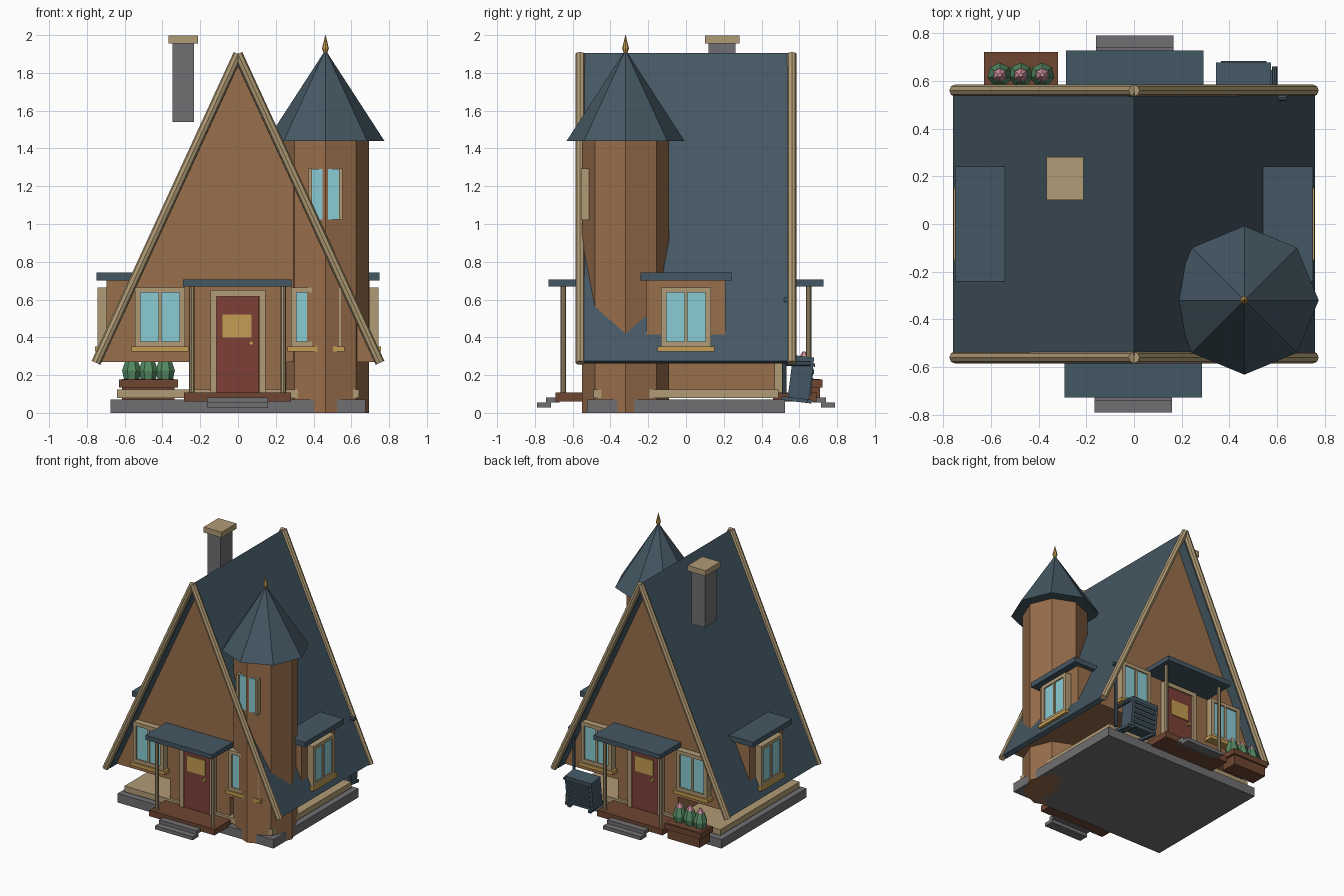
import bpy, bmesh, math
from mathutils import Matrix, Vector

if "Cube" in bpy.data.objects:
    bpy.data.objects.remove(bpy.data.objects["Cube"])

def lin(c):
    return tuple((v / 255 / 12.92) if v < 11 else ((v / 255 + .055) / 1.055) ** 2.4 for v in c) + (1,)

COLORS = {
    "wall_brown": (152, 110, 75), "roof_slate": (68, 87, 99), "trim_cream": (176, 155, 117),
    "glass_blue": (138, 203, 212), "door_red": (125, 64, 55), "gold": (196, 156, 82),
    "stone_grey": (112, 112, 115), "dark_wood": (110, 70, 50), "leaf_green": (84, 138, 98),
    "flower_pink": (208, 143, 160)}
MATS = {}
for n, c in COLORS.items():
    MATS[n] = bpy.data.materials.new(n)
    MATS[n].diffuse_color = lin(c)

I = Matrix.Identity(4)
T = lambda x, y, z: Matrix.Translation((x, y, z))
RZ = lambda deg: Matrix.Rotation(math.radians(deg), 4, 'Z')

def finish(name, bm, mat, M=I):
    bmesh.ops.recalc_face_normals(bm, faces=bm.faces)
    bm.transform(M)
    me = bpy.data.meshes.new(name)
    bm.to_mesh(me)
    bm.free()
    me.materials.append(MATS[mat])
    ob = bpy.data.objects.new(name, me)
    bpy.context.collection.objects.link(ob)
    return ob

def box(name, x, y, z, mat, M=I):
    bm = bmesh.new()
    bmesh.ops.create_cube(bm, size=1)
    S = Matrix.Diagonal((x[1] - x[0], y[1] - y[0], z[1] - z[0], 1))
    bm.transform(T(sum(x) / 2, sum(y) / 2, sum(z) / 2) @ S)
    return finish(name, bm, mat, M)

def prism(name, pts, y0, y1, mat):
    # extrude an x/z profile along y
    bm = bmesh.new()
    f = bm.faces.new([bm.verts.new((px, y0, pz)) for px, pz in pts])
    r = bmesh.ops.extrude_face_region(bm, geom=[f])
    bmesh.ops.translate(bm, vec=(0, y1 - y0, 0), verts=[v for v in r['geom'] if isinstance(v, bmesh.types.BMVert)])
    return finish(name, bm, mat)

def cone(name, a, b, r1, r2, n, mat, M=I):
    # tapered cylinder from a to b
    a, b = Vector(a), Vector(b)
    bm = bmesh.new()
    bmesh.ops.create_cone(bm, cap_ends=True, segments=n, radius1=r1, radius2=r2, depth=(b - a).length)
    q = Vector((0, 0, 1)).rotation_difference(b - a).to_matrix().to_4x4()
    return finish(name, bm, mat, M @ Matrix.Translation((a + b) / 2) @ q)

def window(name, M):
    # local frame: wall at y=0, outwards is -y
    w, z0, z1 = .132, .35, .665
    for s in (-1, 1):
        box(name + "_jamb", sorted((s * w, s * (w - .028))), (-.05, .01), (z0, z1), "trim_cream", M)
    box(name + "_head", (-w, w), (-.05, .01), (z1 - .028, z1), "trim_cream", M)
    box(name + "_foot", (-w, w), (-.05, .01), (z0, z0 + .028), "trim_cream", M)
    box(name + "_mullion", (-.009, .009), (-.048, .01), (z0, z1), "trim_cream", M)
    box(name + "_glass", (-w + .02, w - .02), (-.04, .01), (z0 + .02, z1 - .02), "glass_blue", M)
    box(name + "_sill", (-.15, .15), (-.063, .01), (.325, .352), "gold", M)

# foundation, floor and walls
box("foundation", (-.675, .675), (-.525, .525), (0, .07), "stone_grey")
box("floor_slab", (-.64, .64), (-.49, .49), (.08, .125), "trim_cream")
box("lower_wall", (-.26, .26), (-.47, .47), (.125, .28), "wall_brown")
prism("gable_wall", [(-.73, .27), (.73, .27), (0, 1.86)], -.47, .47, "wall_brown")

# roof panels and barge poles
for s, side in ((-1, "left"), (1, "right")):
    prism("roof_" + side, [(0, 1.905), (s * .76, .275), (s * .725, .262), (0, 1.835)], -.55, .55, "roof_slate")
    for y in (-.56, .56):
        cone("barge_pole", (0, y, 1.9), (s * .752, y, .265), .025, .025, 8, "trim_cream")

# both ends are the same, turned half round
for end, M in (("front", I), ("back", RZ(180))):
    for x in (-.413, .413):
        window(end + "_window", M @ T(x, -.47, 0))
    # door
    box(end + "_door", (-.118, .11), (-.505, -.46), (.105, .617), "door_red", M)
    for s in (-1, 1):
        box(end + "_door_jamb", sorted((s * .145, s * .113)), (-.515, -.46), (.105, .65), "trim_cream", M)
    box(end + "_door_head", (-.145, .145), (-.515, -.46), (.617, .65), "trim_cream", M)
    box(end + "_door_light", (-.083, .072), (-.512, -.5), (.4, .52), "gold", M)
    cone(end + "_door_knob", (.07, -.53, .37), (.07, -.5, .37), .013, .013, 8, "gold", M)
    # porch
    box(end + "_porch_floor", (-.285, .28), (-.69, -.46), (.06, .107), "dark_wood", M)
    box(end + "_canopy", (-.292, .285), (-.727, -.46), (.67, .706), "roof_slate", M)
    for x in (-.245, .24):
        cone(end + "_porch_post", (x, -.65, .1), (x, -.65, .675), .014, .014, 8, "trim_cream", M)
    box(end + "_step_upper", (-.165, .16), (-.74, -.67), (.055, .082), "stone_grey", M)
    box(end + "_step_lower", (-.165, .16), (-.79, -.715), (.028, .055), "stone_grey", M)

# side dormers
for side, M in (("right", RZ(90)), ("left", RZ(-90))):
    box(side + "_dormer", (-.208, .208), (-.695, -.5), (.405, .705), "wall_brown", M)
    box(side + "_dormer_roof", (-.242, .242), (-.75, -.45), (.702, .742), "roof_slate", M)
    window(side + "_dormer_window", M @ T(0, -.695, 0))

# eight-sided corner tower
TX, TY = .463, -.32
cone("tower", (TX, TY, 0), (TX, TY, 1.45), .23, .23, 8, "wall_brown")
cone("tower_roof", (TX, TY, 1.44), (TX, TY, 1.92), .312, .001, 8, "roof_slate")
cone("finial_cup", (TX, TY, 1.89), (TX, TY, 1.93), .005, .018, 8, "gold")
cone("finial_spike", (TX, TY, 1.93), (TX, TY, 2.0), .018, .001, 8, "gold")
box("tower_window_glass", (TX - .075, TX + .075), (-.544, -.5), (1.025, 1.29), "glass_blue")
for s in (-1, 1):
    box("tower_window_jamb", sorted((TX + s * .09, TX + s * .071)), (-.555, -.49), (1.02, 1.295), "trim_cream")

# chimney
box("chimney", (-.347, -.232), (.118, .262), (1.54, 1.96), "stone_grey")
box("chimney_cap", (-.367, -.212), (.1, .282), (1.955, 1.998), "trim_cream")

# planter with three plants
box("planter", (-.615, -.335), (.58, .71), (.06, .18), "dark_wood")
box("planter_rim", (-.63, -.318), (.568, .722), (.135, .178), "dark_wood")
for x in (-.563, -.475, -.385):
    cone("plant_lower", (x, .625, .17), (x, .625, .225), .04, .052, 7, "leaf_green")
    cone("plant_upper", (x, .625, .225), (x, .625, .29), .052, .03, 7, "leaf_green")
    cone("flower", (x, .625, .28), (x, .625, .325), .034, .008, 6, "flower_pink")

# tilted cooling unit with slats, feet and pipe
A = T(.46, .61, .185) @ Matrix.Rotation(math.radians(-7), 4, 'X')
box("cooler_body", (-.115, .115), (-.058, .055), (-.11, .115), "roof_slate", A)
for i in range(5):
    box("cooler_slat", (-.095, .095), (.05, .064), (-.085 + i * .038, -.068 + i * .038), "roof_slate", A)
for x in (-.09, .09):
    box("cooler_foot", (x - .012, x + .012), (-.09, .07), (-.128, -.108), "roof_slate", A)
box("cooler_side_rail", (.115, .135), (-.09, .05), (-.128, -.108), "roof_slate", A)
cone("cooler_pipe", (.605, .52, .1), (.605, .52, .6), .012, .012, 8, "roof_slate")
cone("cooler_elbow", (.605, .53, .6), (.64, .53, .6), .014, .014, 8, "roof_slate")
cone("cooler_valve", (.59, .52, .26), (.59, .66, .26), .012, .012, 8, "roof_slate")

for m in bpy.data.materials:
    if m.users and not m.is_grease_pencil:
        m.use_nodes = True
        m.node_tree.nodes["Principled BSDF"].inputs["Base Color"].default_value = m.diffuse_color
